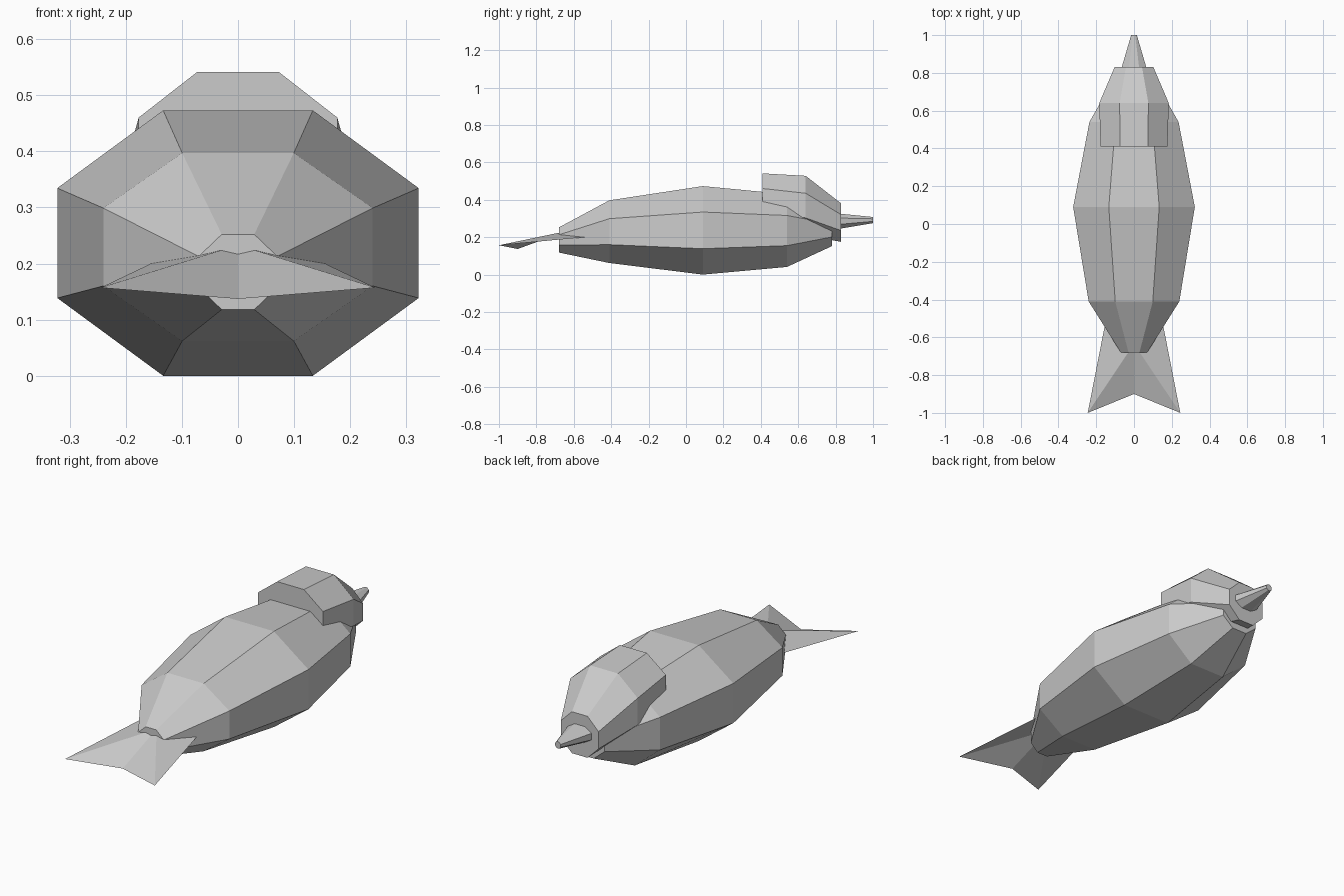
import bpy
import bmesh
from math import cos, sin, pi

cube = bpy.data.objects.get("Cube")
if cube:
    bpy.data.objects.remove(cube, do_unlink=True)

# One plain grey for the whole model
GREY = (0.6, 0.6, 0.6, 1.0)
grey = bpy.data.materials.new("light_grey")
grey.use_nodes = True
grey.diffuse_color = GREY
shader = grey.node_tree.nodes["Principled BSDF"]
shader.inputs["Base Color"].default_value = GREY
shader.inputs["Roughness"].default_value = 0.8


def finish(name, bm, closed=True):
    """Turn a bmesh into a flat-shaded object."""
    if closed:
        bmesh.ops.recalc_face_normals(bm, faces=bm.faces[:])
    mesh = bpy.data.meshes.new(name)
    bm.to_mesh(mesh)
    bm.free()
    mesh.materials.append(grey)
    obj = bpy.data.objects.new(name, mesh)
    bpy.context.collection.objects.link(obj)
    return obj


def loft(name, sections, sides=8):
    """Skin flat-topped octagons given as (y, half width, bottom z, top z)."""
    bm = bmesh.new()
    rings = []
    for y, half_width, bottom, top in sections:
        mid, half_height = (top + bottom) / 2, (top - bottom) / 2
        grow = 1 / cos(pi / sides)
        ring = []
        for i in range(sides):
            a = (i + 0.5) * 2 * pi / sides
            ring.append(bm.verts.new((half_width * grow * cos(a), y,
                                      mid + half_height * grow * sin(a))))
        rings.append(ring)
    for r0, r1 in zip(rings, rings[1:]):
        for i in range(sides):
            j = (i + 1) % sides
            bm.faces.new((r0[i], r0[j], r1[j], r1[i]))
    bm.faces.new(rings[0])
    bm.faces.new(rings[-1])
    return finish(name, bm)


# Plump body, tapering to both ends
loft("body", [
    (-0.68, 0.07, 0.118, 0.252),
    (-0.41, 0.24, 0.062, 0.397),
    (0.09, 0.322, 0.0, 0.473),
    (0.54, 0.236, 0.041, 0.43),
    (0.78, 0.10, 0.152, 0.32),
])

# Raised head with a flat back
loft("head", [
    (0.41, 0.177, 0.265, 0.541),
    (0.64, 0.184, 0.21, 0.528),
    (0.83, 0.103, 0.175, 0.38),
])

# Narrow beak
loft("beak", [
    (0.82, 0.068, 0.245, 0.326),
    (1.0, 0.015, 0.275, 0.308),
])

# Thin forked tail, folded along its middle
bm = bmesh.new()
ridge = bm.verts.new((0, -0.635, 0.233))
notch = bm.verts.new((0, -0.90, 0.137))
for side in (1, -1):
    tip = bm.verts.new((side * 0.245, -1.0, 0.157))
    root = bm.verts.new((side * 0.155, -0.54, 0.20))
    for tri in ((ridge, notch, tip), (ridge, tip, root)):
        bm.faces.new(tri if side > 0 else tri[::-1])
finish("tail", bm, closed=False)
